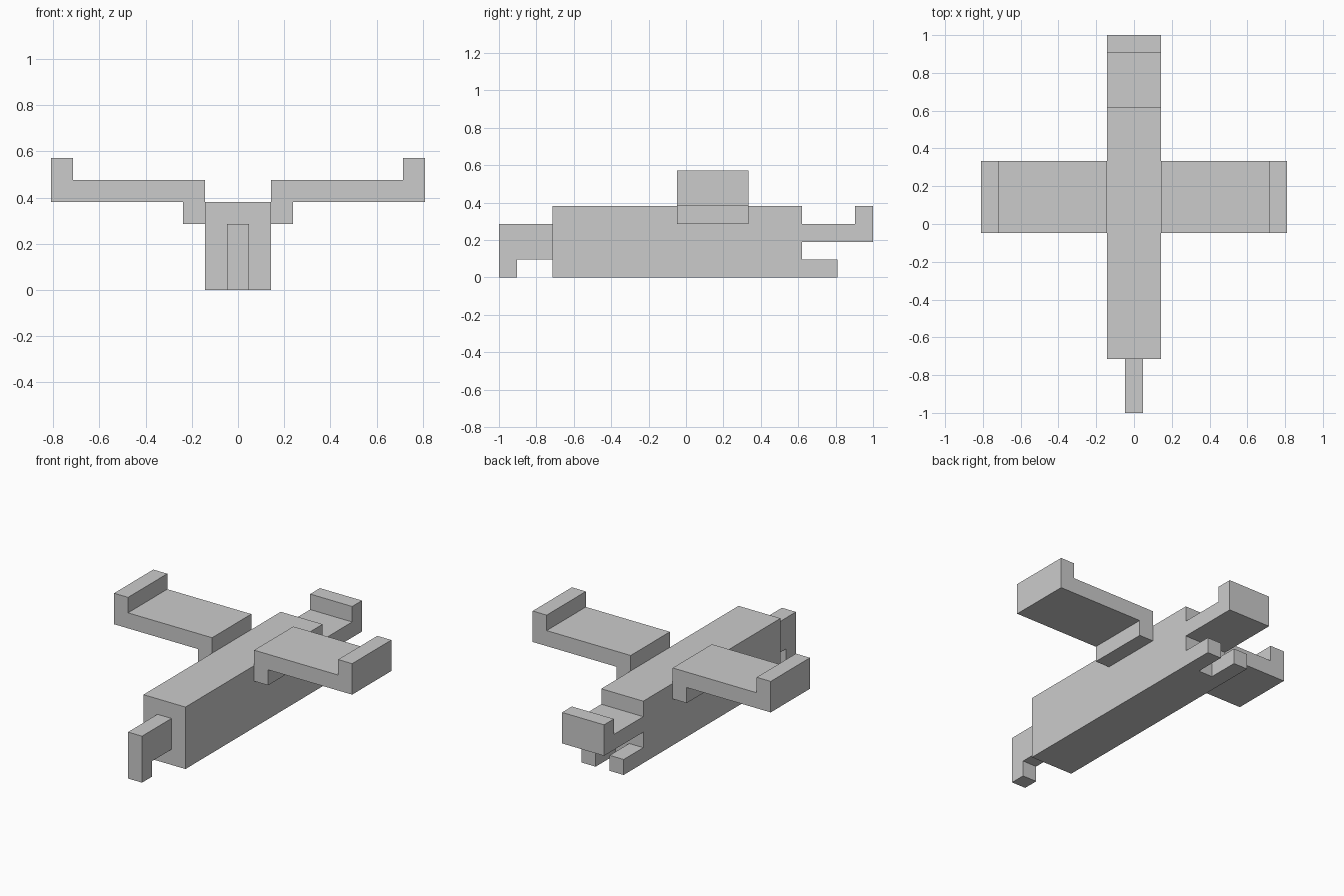
import bpy
import bmesh
from mathutils import Vector

cube = bpy.data.objects.get("Cube")
if cube:
    bpy.data.objects.remove(cube, do_unlink=True)

U = 2 / 21  # one block of the model's grid

grey = bpy.data.materials.new("plain_grey")
grey.use_nodes = True
colour = (0.6, 0.6, 0.6, 1)
grey.diffuse_color = colour
grey.node_tree.nodes["Principled BSDF"].inputs["Base Color"].default_value = colour


def prism(name, profile, axis, start, end):
    """Extrude a profile, in blocks, along the x or y axis from start to end."""
    bm = bmesh.new()
    if axis == "x":
        points = [Vector((start, a, b)) for a, b in profile]
        sweep = Vector((end - start, 0, 0))
    else:
        points = [Vector((a, start, b)) for a, b in profile]
        sweep = Vector((0, end - start, 0))
    face = bm.faces.new([bm.verts.new(p * U) for p in points])
    result = bmesh.ops.extrude_face_region(bm, geom=[face], use_keep_orig=True)
    moved = [g for g in result["geom"] if isinstance(g, bmesh.types.BMVert)]
    bmesh.ops.translate(bm, verts=moved, vec=sweep * U)
    bmesh.ops.recalc_face_normals(bm, faces=bm.faces)
    mesh = bpy.data.meshes.new(name)
    bm.to_mesh(mesh)
    bm.free()
    mesh.materials.append(grey)
    obj = bpy.data.objects.new(name, mesh)
    bpy.context.collection.objects.link(obj)
    return obj


def box_profile(a0, a1, b0, b1):
    return [(a0, b0), (a1, b0), (a1, b1), (a0, b1)]


# Long body
prism("body", box_profile(-7.5, 6.5, 0, 4), "x", -1.5, 1.5)

# Hooked head at the front
head = [(-7.5, 1), (-7.5, 3), (-10.5, 3), (-10.5, 0), (-9.5, 0), (-9.5, 1)]
prism("head", head, "x", -0.5, 0.5)

# Tail with an upturned end
tail = [(6.5, 2), (10.5, 2), (10.5, 4), (9.5, 4), (9.5, 3), (6.5, 3)]
prism("tail", tail, "x", -1.5, 1.5)

# Wings with a stepped root and raised tip, and the rear feet
wing = [(1.5, 3), (2.5, 3), (2.5, 4), (8.5, 4),
        (8.5, 6), (7.5, 6), (7.5, 5), (1.5, 5)]
for side, s in (("left", 1), ("right", -1)):
    prism(side + "_wing", [(s * x, z) for x, z in wing], "y", -0.5, 3.5)
    prism(side + "_foot", box_profile(6.5, 8.5, 0, 1), "x", s * 0.5, s * 1.5)
